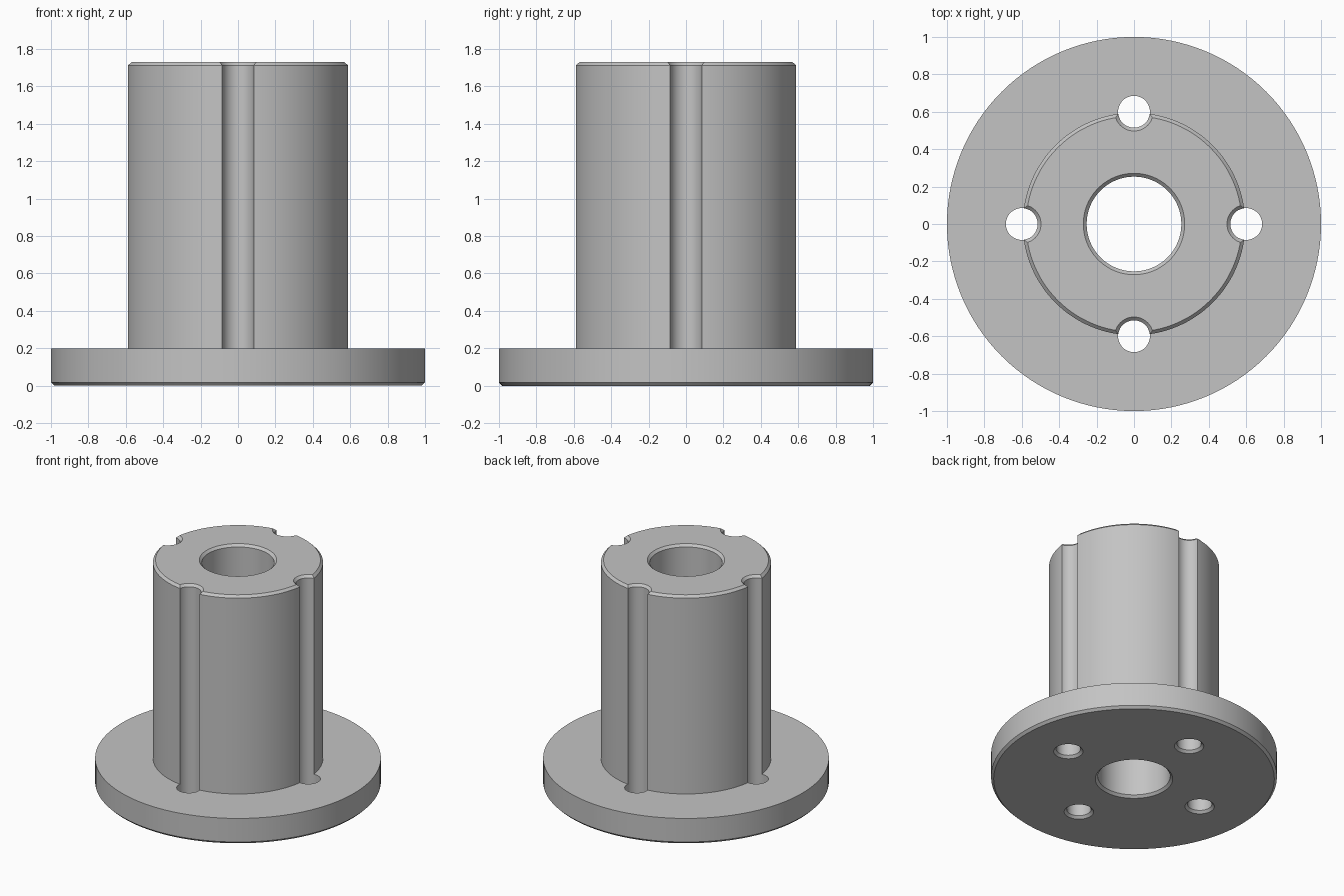
import bpy, bmesh, math

cube = bpy.data.objects.get("Cube")
if cube:
    bpy.data.objects.remove(cube, do_unlink=True)

# Main dimensions
HEIGHT, FLANGE_TOP, CHAMFER = 1.73, 0.2, 0.018
FLANGE_R, BARREL_R, BORE_R = 1.0, 0.595, 0.253
HOLE_R, HOLE_CENTRE = 0.085, 0.6

steel = bpy.data.materials.new("plain grey")
steel.use_nodes = True
grey = (0.55, 0.55, 0.55, 1)
steel.diffuse_color = grey
steel.node_tree.nodes["Principled BSDF"].inputs["Base Color"].default_value = grey


def lathe(name, profile, steps, closed):
    """Spin a profile of (radius, z) points about the z axis."""
    bm = bmesh.new()
    rings = []
    for r, z in profile:
        rings.append([bm.verts.new((r * math.cos(a), r * math.sin(a), z))
                      for a in (math.tau * i / steps for i in range(steps))])
    pairs = list(zip(rings, rings[1:]))
    if closed:
        pairs.append((rings[-1], rings[0]))
    else:
        bm.faces.new(rings[0])
        bm.faces.new(rings[-1])
    for a, b in pairs:
        for i in range(steps):
            j = (i + 1) % steps
            bm.faces.new((a[i], a[j], b[j], b[i]))
    bmesh.ops.recalc_face_normals(bm, faces=bm.faces)
    mesh = bpy.data.meshes.new(name)
    bm.to_mesh(mesh)
    bm.free()
    mesh.materials.append(steel)
    obj = bpy.data.objects.new(name, mesh)
    bpy.context.collection.objects.link(obj)
    return obj


# Flange, barrel and bore in one turned body
body = lathe("flanged_bushing", [
    (BORE_R + CHAMFER, 0), (FLANGE_R - CHAMFER, 0), (FLANGE_R, CHAMFER),
    (FLANGE_R, FLANGE_TOP), (BARREL_R, FLANGE_TOP),
    (BARREL_R, HEIGHT - CHAMFER), (BARREL_R - CHAMFER, HEIGHT),
    (BORE_R + CHAMFER, HEIGHT), (BORE_R, HEIGHT - CHAMFER), (BORE_R, CHAMFER),
], 128, True)

# Four long drills with flared ends cut the flutes and flange holes
FLARE = 0.05
wide = HOLE_R + CHAMFER + FLARE
drill_profile = [(wide, -FLARE), (HOLE_R, CHAMFER),
                 (HOLE_R, HEIGHT - CHAMFER), (wide, HEIGHT + FLARE)]
for k in range(4):
    angle = k * math.pi / 2
    drill = lathe("drill_cutter", drill_profile, 48, False)
    drill.location = (HOLE_CENTRE * math.cos(angle), HOLE_CENTRE * math.sin(angle), 0)
    drill.hide_render = True
    bpy.context.view_layer.update()
    cut = body.modifiers.new("flute", "BOOLEAN")
    cut.operation = "DIFFERENCE"
    cut.solver = "EXACT"
    cut.object = drill
    bpy.context.view_layer.objects.active = body
    bpy.ops.object.modifier_apply(modifier=cut.name)
    bpy.data.objects.remove(drill, do_unlink=True)

# Smooth the turned walls, keep the machined edges crisp
bpy.ops.object.select_all(action="DESELECT")
body.select_set(True)
bpy.context.view_layer.objects.active = body
bpy.ops.object.shade_smooth_by_angle(angle=math.radians(25))
